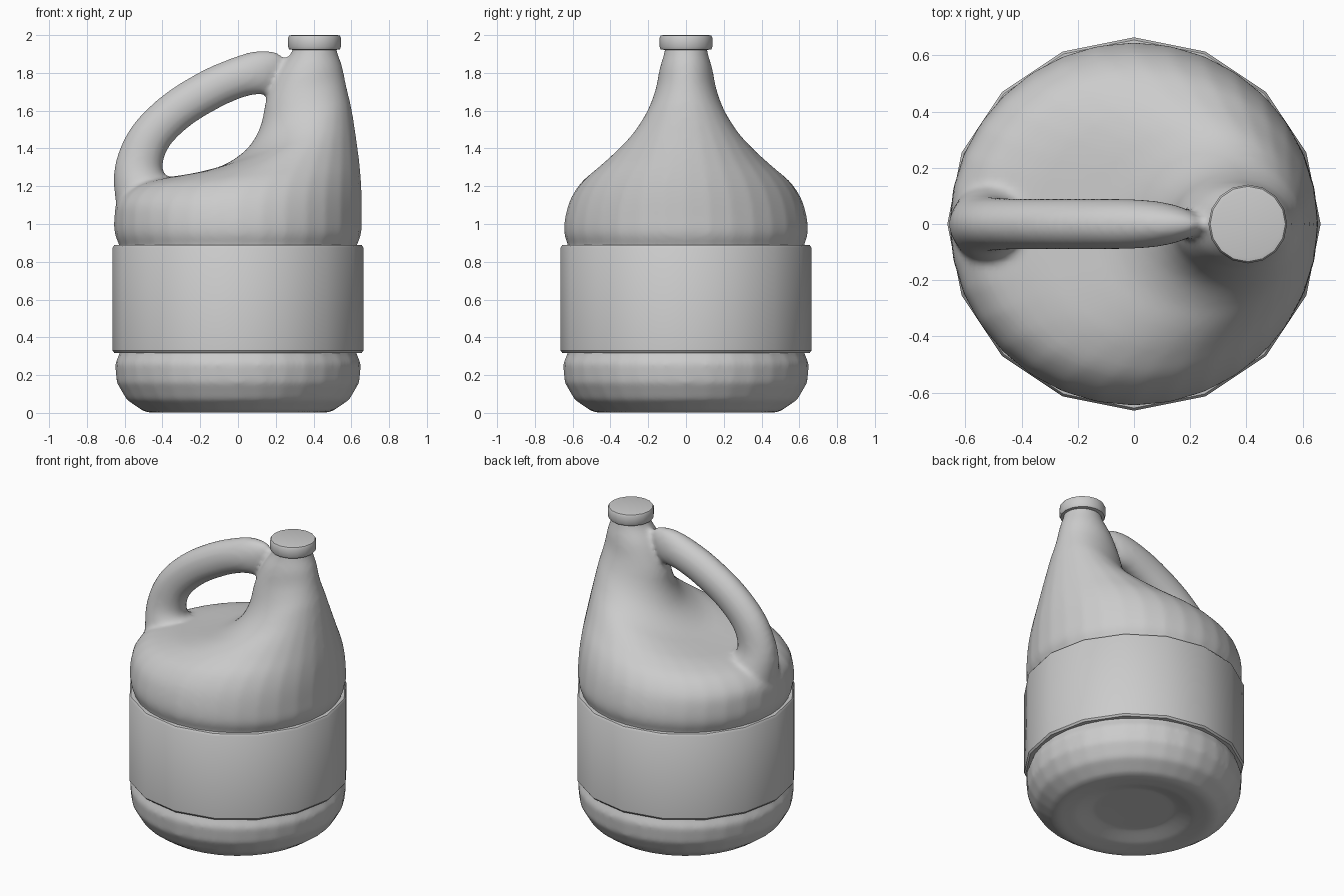
import bpy, bmesh, math
from mathutils import Vector

if "Cube" in bpy.data.objects:
    bpy.data.objects.remove(bpy.data.objects["Cube"])


def spline(rows, steps):
    """Catmull-Rom interpolation of rows of numbers."""
    out = []
    for i in range(len(rows) - 1):
        a, b = rows[max(i - 1, 0)], rows[i]
        c, d = rows[i + 1], rows[min(i + 2, len(rows) - 1)]
        for s in range(steps):
            t = s / steps
            out.append([0.5 * (2 * q + (r - p) * t + (2 * p - 5 * q + 4 * r - w) * t * t
                               + (3 * q - p - 3 * r + w) * t ** 3)
                        for p, q, r, w in zip(a, b, c, d)])
    return out + [list(rows[-1])]


def loft(bm, rings):
    """Bridge closed rings of points and cap both ends."""
    loops = [[bm.verts.new(p) for p in ring] for ring in rings]
    n = len(loops[0])
    for a, b in zip(loops, loops[1:]):
        for i in range(n):
            bm.faces.new((a[i], a[(i + 1) % n], b[(i + 1) % n], b[i]))
    bm.faces.new(loops[0][::-1])
    bm.faces.new(loops[-1])


def finish(bm, name):
    bmesh.ops.recalc_face_normals(bm, faces=bm.faces)
    mesh = bpy.data.meshes.new(name)
    bm.to_mesh(mesh)
    bm.free()
    ob = bpy.data.objects.new(name, mesh)
    bpy.context.collection.objects.link(ob)
    bpy.ops.object.select_all(action='DESELECT')
    ob.select_set(True)
    bpy.context.view_layer.objects.active = ob
    return ob


def lathe(name, profile, x, sides=16):
    bm = bmesh.new()
    loft(bm, [[(x + r * math.cos(math.tau * i / sides), r * math.sin(math.tau * i / sides), z)
               for i in range(sides)] for r, z in profile])
    ob = finish(bm, name)
    bpy.ops.object.shade_smooth_by_angle(angle=math.radians(35))
    return ob


SEG = 32
CIRCLE = [(math.cos(math.tau * i / SEG), math.sin(math.tau * i / SEG)) for i in range(SEG)]

# Round base with a recessed underside: radius, z
base = [(.10, .05), (.25, .048), (.36, .012), (.46, .0), (.50, .008), (.59, .07),
        (.642, .16), (.652, .26), (.625, .32), (.625, .60), (.625, .885)]

# Tilted shoulder sections: left x, left z, right x, right z, half depth
shoulder = [(-.63, .89, .63, .89, .625), (-.653, .95, .653, .95, .645),
            (-.655, 1.03, .655, 1.04, .64), (-.64, 1.12, .655, 1.15, .61),
            (-.56, 1.20, .65, 1.25, .55), (-.42, 1.24, .64, 1.35, .465),
            (-.25, 1.265, .625, 1.46, .38), (-.08, 1.31, .61, 1.56, .30),
            (.05, 1.40, .595, 1.64, .24), (.12, 1.52, .58, 1.70, .195),
            (.15, 1.66, .565, 1.77, .16), (.21, 1.80, .55, 1.84, .14),
            (.28, 1.90, .525, 1.91, .115), (.29, 1.95, .52, 1.95, .11)]
sections = [(-r, z, r, z, r) for r, z in base] + spline(shoulder, 3)
bm = bmesh.new()
loft(bm, [[((xl + xr) / 2 + c * (xr - xl) / 2, w * s, (zl + zr) / 2 + c * (zr - zl) / 2)
           for c, s in CIRCLE] for xl, zl, xr, zr, w in sections])

# Handle: centre x, centre z, half thickness, half depth
path = spline([(-.44, 1.02, .19, .24), (-.50, 1.16, .155, .16), (-.525, 1.30, .127, .105),
               (-.465, 1.46, .112, .092), (-.32, 1.605, .108, .09), (-.14, 1.715, .108, .09),
               (.0, 1.775, .108, .088), (.10, 1.80, .115, .078), (.17, 1.80, .115, .06),
               (.225, 1.79, .10, .035), (.32, 1.79, .09, .03)], 4)
rings = []
for i, (x, z, r, ry) in enumerate(path):
    a, b = path[max(i - 1, 0)], path[min(i + 1, len(path) - 1)]
    t = Vector((b[0] - a[0], 0, b[1] - a[1])).normalized()
    n = Vector((-t.z, 0, t.x))
    rings.append([Vector((x, 0, z)) + n * r * c + Vector((0, ry * s, 0)) for c, s in CIRCLE])
loft(bm, rings)

# Fuse body and handle into one blended skin
jug = finish(bm, "jug_body")
fuse = jug.modifiers.new("fuse", 'REMESH')
fuse.mode = 'VOXEL'
fuse.voxel_size = 0.016
fuse.use_smooth_shade = True
relax = jug.modifiers.new("relax", 'SMOOTH')
relax.factor = 0.5
relax.iterations = 6

# Raised label band and screw cap
lathe("label_band", [(.62, .316), (.655, .318), (.664, .33), (.664, .875), (.655, .888), (.62, .89)], 0)
lathe("screw_cap", [(.115, 1.922), (.134, 1.925), (.14, 1.938), (.14, 1.985), (.134, 1.997), (.12, 2.0)], .405)
